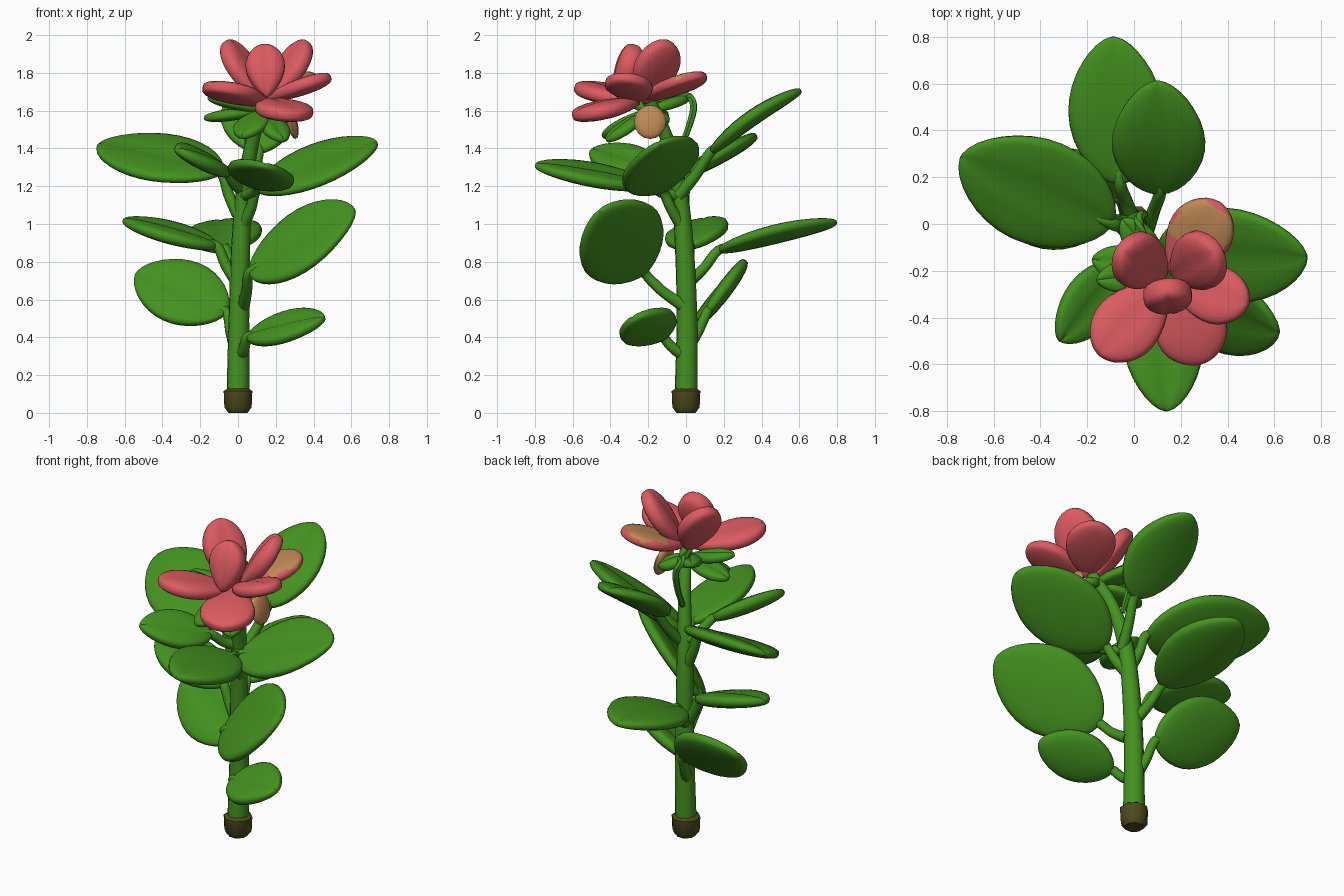
import bpy, bmesh, math
from mathutils import Vector as V

if "Cube" in bpy.data.objects:
    bpy.data.objects.remove(bpy.data.objects["Cube"])


def material(name, rgb):
    m = bpy.data.materials.new(name)
    m.diffuse_color = (*rgb, 1)
    m.use_nodes = True
    m.node_tree.nodes["Principled BSDF"].inputs["Base Color"].default_value = m.diffuse_color
    return m


GREEN = material("leaf green", (0.058, 0.29, 0.014))
RED = material("petal red", (0.72, 0.105, 0.12))
TAN = material("tan", (0.52, 0.25, 0.09))
BROWN = material("base brown", (0.078, 0.067, 0.013))


def finish(bm, name, mats, angle=50):
    bmesh.ops.recalc_face_normals(bm, faces=bm.faces)
    me = bpy.data.meshes.new(name)
    bm.to_mesh(me)
    bm.free()
    for m in mats:
        me.materials.append(m)
    ob = bpy.data.objects.new(name, me)
    bpy.context.collection.objects.link(ob)
    bpy.ops.object.select_all(action='DESELECT')
    bpy.context.view_layer.objects.active = ob
    ob.select_set(True)
    bpy.ops.object.shade_smooth_by_angle(angle=math.radians(angle))
    return ob


def skin(bm, rings):
    """Join rings of vertices and close both ends."""
    k = len(rings[0])
    for a, b in zip(rings, rings[1:]):
        for i in range(k):
            bm.faces.new((a[i], a[(i + 1) % k], b[(i + 1) % k], b[i]))
    bm.faces.new(rings[0])
    bm.faces.new(rings[-1])


def blade(name, base, tip, side=None, width=0.2, thick=0.04, shape=1.0, blunt=0.56,
          groove=0.3, cup=0.0, bow=0.0, mats=(GREEN,), tan_top=False):
    """Puffy leaf or petal; shape > 1 moves the widest part to the tip."""
    base, tip = V(base), V(tip)
    u = tip - base
    un = u.normalized()
    s = V(side) if side else un.cross(V((0, 0, 1)))
    s = (s - un * s.dot(un)).normalized()
    n = un.cross(s)
    if n.z < 0:
        n = -n
    bm = bmesh.new()
    rows, k, rings = 16, 24, []
    for j in range(rows + 1):
        t = 0.5 - 0.5 * math.cos(math.pi * (0.03 + 0.94 * j / rows))
        f = math.sin(math.pi * t ** shape) ** blunt
        ring = []
        for i in range(k):
            a = math.tau * i / k
            c, z = math.cos(a), math.sin(a)
            h = math.copysign(abs(z) ** 0.6, z) * thick * f ** 0.6
            if z > 0:
                h *= 1 - groove * math.exp(-(c / 0.15) ** 2)
            h += cup * c * c * f + bow * math.sin(math.pi * t)
            ring.append(bm.verts.new(base + u * t + s * (width * f * c) + n * h))
        rings.append(ring)
    skin(bm, rings)
    if tan_top:
        for f in bm.faces:
            d = f.calc_center_median() - base
            if (d.dot(n) > 0.008 and abs(d.dot(s)) < width * 0.88
                    and 0.4 < d.dot(un) / u.length < 0.95):
                f.material_index = 1
    return finish(bm, name, mats)


def tube(name, pts, radii, sides=10, mat=GREEN):
    """Tapered stalk along a smoothed path."""
    pts = [V(p) for p in pts]
    path, rad = [], []
    ext = [2 * pts[0] - pts[1]] + pts + [2 * pts[-1] - pts[-2]]
    for i in range(len(pts) - 1):
        p0, p1, p2, p3 = ext[i:i + 4]
        for q in range(5):
            t = q / 5
            path.append(0.5 * (2 * p1 + (p2 - p0) * t + (2 * p0 - 5 * p1 + 4 * p2 - p3) * t * t
                               + (3 * p1 - p0 - 3 * p2 + p3) * t ** 3))
            rad.append(radii[i] * (1 - t) + radii[i + 1] * t)
    path.append(pts[-1])
    rad.append(radii[-1])
    bm, rings = bmesh.new(), []
    for i, p in enumerate(path):
        d = (path[min(i + 1, len(path) - 1)] - path[max(i - 1, 0)]).normalized()
        x = V((0.13, 1, 0.07)).cross(d).normalized()
        y = d.cross(x)
        rings.append([bm.verts.new(p + rad[i] * (x * math.cos(math.tau * k / sides)
                                                 + y * math.sin(math.tau * k / sides)))
                      for k in range(sides)])
    skin(bm, rings)
    return finish(bm, name, [mat])


# base collar
bm, rings = bmesh.new(), []
for z, r in ((0, 0.055), (0.03, 0.078), (0.115, 0.082), (0.13, 0.06)):
    rings.append([bm.verts.new((r * math.cos(math.tau * k / 8 + 0.39),
                                r * math.sin(math.tau * k / 8 + 0.39), z)) for k in range(8)])
skin(bm, rings)
finish(bm, "base_collar", [BROWN], 50)

# main stem
tube("stem", [(0, 0, 0.05), (0.005, 0.005, 0.5), (0.015, -0.01, 0.9), (0.035, -0.04, 1.2),
              (0.08, -0.1, 1.45), (0.14, -0.2, 1.66)],
     [0.062, 0.055, 0.05, 0.043, 0.036, 0.035], 12)

# leaves: stalk start, base, tip, side direction, half width, bow
LEAVES = {
    "upper_left": ((0, -0.02, 1.05), (-0.09, 0.0, 1.27), (-0.74, 0.29, 1.42), (0.08, 0.22, 0.11), 0.25, 0),
    "upper_right": ((0.03, -0.03, 1.0), (0.1, -0.12, 1.18), (0.74, -0.14, 1.43), (-0.04, 0.22, 0.1), 0.225, 0),
    "middle_right": ((0.03, -0.02, 0.57), (0.06, -0.22, 0.74), (0.62, -0.46, 1.07), (-0.1, 0.23, 0.11), 0.25, 0),
    "lower_right": ((0.01, 0, 0.3), (0.05, -0.12, 0.4), (0.46, -0.28, 0.5), (0.04, 0.13, 0.08), 0.155, 0),
    "lower_left": ((-0.01, 0, 0.33), (-0.06, 0.11, 0.53), (-0.54, 0.27, 0.74), (0.1, 0.12, 0.15), 0.21, 0),
    "middle_left": ((-0.01, 0, 0.7), (-0.11, 0.02, 0.88), (-0.61, 0.1, 1.02), (0.03, 0.16, 0.03), 0.17, 0),
    "middle_back": ((0, 0, 0.68), (-0.06, 0.17, 0.86), (-0.09, 0.8, 1.01), (0.2, 0, 0.02), 0.205, 0.01),
    "upper_back": ((0.05, -0.04, 1.15), (0.11, 0.13, 1.38), (0.1, 0.61, 1.71), (0.2, 0, 0), 0.2, 0.025),
    "front": ((0.03, -0.03, 1.15), (0.1, -0.19, 1.2), (0.14, -0.8, 1.31), (0.2, 0, -0.05), 0.18, 0),
    "front_left": ((0.02, -0.03, 1.18), (-0.06, -0.17, 1.28), (-0.32, -0.5, 1.39), (-0.1, 0.08, 0.07), 0.13, 0),
}
for name, (start, base, tip, side, width, bow) in LEAVES.items():
    blade(name + "_leaf", base, tip, side, width, 0.044, 0.96, cup=0.01, bow=bow)
    start, base, tip = V(start), V(base), V(tip)
    mid = start.lerp(base, 0.55) + V((0, 0, -0.015))
    tube(name + "_leaf_stalk", [start, mid, base, base.lerp(tip, 0.15)],
         [0.034, 0.029, 0.027, 0.02], 8)

# petals: base, tip, half width, thickness
PETALS = {
    "front_left": ((0.14, -0.25, 1.64), (-0.15, -0.56, 1.73), 0.145, 0.05),
    "front": ((0.15, -0.25, 1.65), (0.31, -0.59, 1.57), 0.155, 0.05),
    "right": ((0.15, -0.25, 1.66), (0.49, -0.34, 1.78), 0.125, 0.045),
    "back_left": ((0.13, -0.22, 1.64), (-0.06, -0.11, 1.97), 0.125, 0.055),
    "back_right": ((0.17, -0.22, 1.64), (0.36, -0.11, 1.97), 0.13, 0.055),
    "centre": ((0.15, -0.36, 1.67), (0.14, -0.27, 1.95), 0.105, 0.065),
}
for name, (base, tip, width, thick) in PETALS.items():
    blade(name + "_petal", base, tip, None, width, thick, 1.35, 0.5, 0.15, mats=[RED])
blade("rear_petal", (0.16, -0.22, 1.66), (0.37, 0.09, 1.79), None, 0.14, 0.042, 1.35, 0.5, 0.1,
      mats=[RED, TAN], tan_top=True)

# tan sepal under the flower, facing right
bm = bmesh.new()
bmesh.ops.create_uvsphere(bm, u_segments=12, v_segments=8, radius=1)
for v in bm.verts:
    v.co = V((0.285 + v.co.x * 0.03 - v.co.z * 0.02, -0.19 + v.co.y * 0.085, 1.54 + v.co.z * 0.09))
finish(bm, "tan_sepal", [TAN])

# green sepals under the flower
for i, (tip, width) in enumerate([((-0.18, -0.15, 1.56), 0.08), ((-0.05, 0.02, 1.68), 0.07),
                                  ((0.24, -0.42, 1.44), 0.08), ((0.02, -0.44, 1.46), 0.09),
                                  ((-0.16, -0.24, 1.67), 0.07), ((0.27, -0.12, 1.53), 0.07)]):
    blade(f"sepal_{i + 1}", (0.13, -0.2, 1.6), tip, None, width, 0.032, 1.2)

# thin curled tendril behind the flower
tube("tendril", [(0.05, -0.04, 1.38), (0.05, 0.01, 1.5), (0.04, 0.04, 1.62), (0.02, 0.0, 1.68),
                 (0.08, -0.15, 1.66)], [0.015, 0.018, 0.02, 0.022, 0.02], 6)
